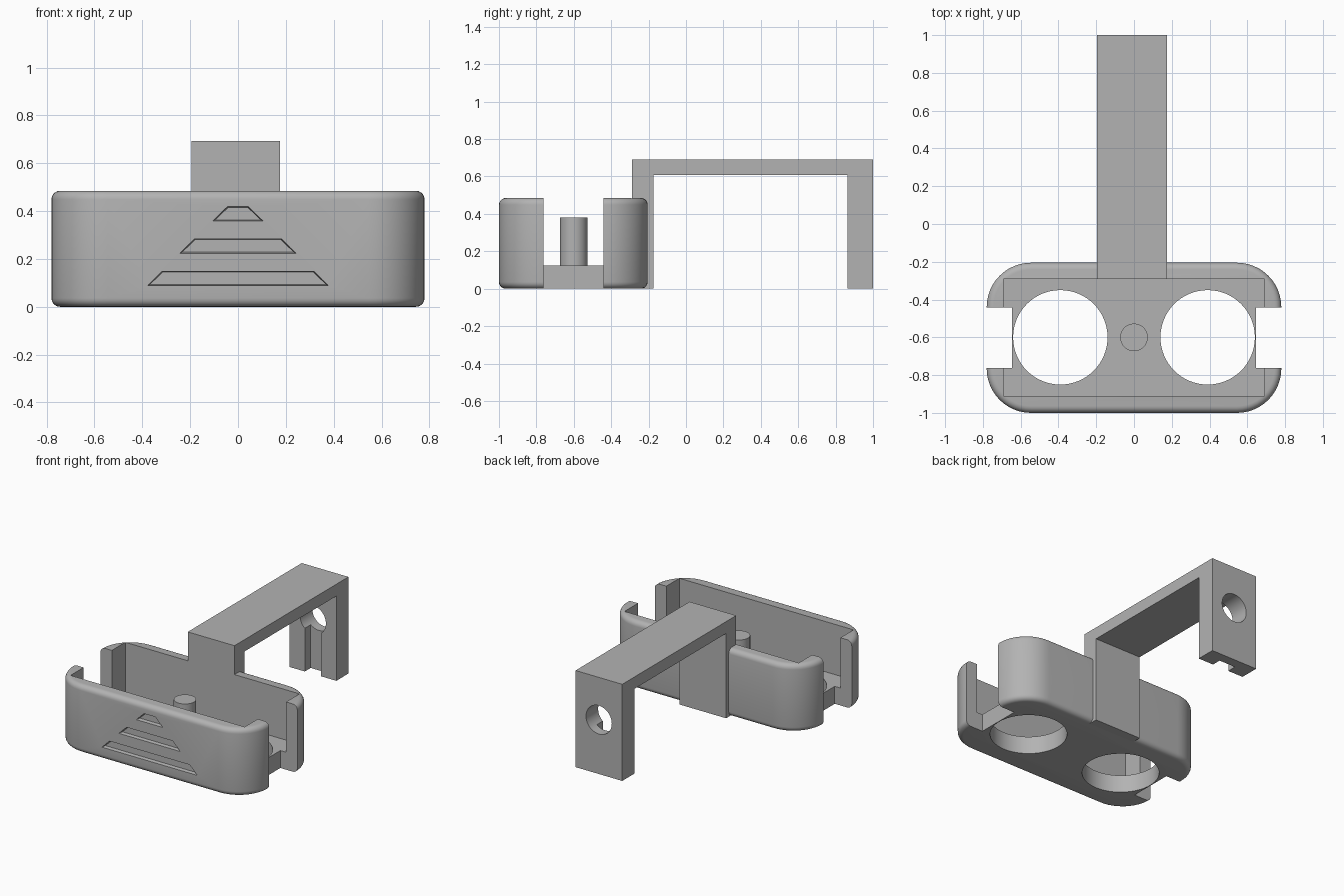
import bpy, bmesh
from math import sin, cos, pi, radians
from mathutils import Vector

if "Cube" in bpy.data.objects:
    bpy.data.objects.remove(bpy.data.objects["Cube"])

GREY = (0.45, 0.45, 0.45, 1)
mat = bpy.data.materials.new("plain grey")
mat.use_nodes = True
mat.diffuse_color = GREY
mat.node_tree.nodes["Principled BSDF"].inputs["Base Color"].default_value = GREY


def prism(name, start, end, bevel=0):
    """Solid between two matching outlines, optionally rounded on its rims."""
    bm = bmesh.new()
    a = [bm.verts.new(p) for p in start]
    b = [bm.verts.new(p) for p in end]
    rims = [bm.faces.new(a), bm.faces.new(b)]
    for i in range(len(a)):
        j = (i + 1) % len(a)
        bm.faces.new((a[i], a[j], b[j], b[i]))
    bmesh.ops.recalc_face_normals(bm, faces=bm.faces)
    if bevel:
        edges = [e for f in rims for e in f.edges]
        bmesh.ops.bevel(bm, geom=edges, offset=bevel, segments=5,
                        profile=0.5, affect='EDGES')
    mesh = bpy.data.meshes.new(name)
    bm.to_mesh(mesh)
    bm.free()
    mesh.materials.append(mat)
    obj = bpy.data.objects.new(name, mesh)
    bpy.context.collection.objects.link(obj)
    return obj


def extrude(name, pts, axis, lo, hi, bevel=0):
    """Extrude a 2D outline along one axis."""
    def place(p, t):
        c = list(p)
        c.insert("xyz".index(axis), t)
        return Vector(c)
    return prism(name, [place(p, lo) for p in pts], [place(p, hi) for p in pts], bevel)


def box(name, x0, x1, y0, y1, z0, z1):
    return extrude(name, [(x0, y0), (x1, y0), (x1, y1), (x0, y1)], "z", z0, z1)


def circle(u, v, r, n=64):
    return [(u + r * cos(2 * pi * i / n), v + r * sin(2 * pi * i / n)) for i in range(n)]


def cut(obj, cutters):
    """Subtract the cutters, bake the result and remove the cutters."""
    for c in cutters:
        c.hide_render = True
        m = obj.modifiers.new("cut", 'BOOLEAN')
        m.operation, m.solver, m.object = 'DIFFERENCE', 'EXACT', c
    deps = bpy.context.evaluated_depsgraph_get()
    mesh = bpy.data.meshes.new_from_object(obj.evaluated_get(deps))
    obj.modifiers.clear()
    obj.data = mesh
    for c in cutters:
        bpy.data.objects.remove(c)


# Tray body: rounded rectangle with softened rims
HX, Y0, Y1, TOP, FLOOR, R, MID = 0.78, -1.0, -0.205, 0.485, 0.125, 0.235, -0.6
outline = []
corners = [(HX - R, Y1 - R), (R - HX, Y1 - R), (R - HX, Y0 + R), (HX - R, Y0 + R)]
for k, (cx, cy) in enumerate(corners):
    for i in range(13):
        t = (k + i / 12) * pi / 2
        outline.append((cx + R * cos(t), cy + R * sin(t)))
tray = extrude("tray_body", outline, "z", 0, TOP, bevel=0.036)

# Cavity, end slots and round floor openings
cutters = [box("cavity_cutter", -0.69, 0.69, -0.91, -0.29, FLOOR, 1)]
for s in (-1, 1):
    x0, x1 = sorted((s * 0.645, s * 1.0))
    cutters.append(box("slot_cutter", x0, x1, -0.762, -0.442, -1, 1))
    cutters.append(extrude("opening_cutter", circle(s * 0.39, MID, 0.25), "z", -1, 0.3))

# Three tapered trapezoid recesses on the front
for z, w in ((0.085, 0.385), (0.22, 0.25), (0.355, 0.112)):
    def trapezoid(y, inset):
        b, t, lo, hi = w - 2 * inset, w - 0.064 - inset, z + inset, z + 0.065 - inset / 2
        return [(-b, y, lo), (b, y, lo), (t, y, hi), (-t, y, hi)]
    cutters.append(prism("recess_cutter", trapezoid(Y0 - 0.02, 0),
                         trapezoid(Y0 + 0.025, 0.008)))
cut(tray, cutters)

# Centre post
post = extrude("centre_post", circle(0, MID, 0.073, 48), "z", FLOOR - 0.01, 0.38)

# Hanging bracket, drawn in side profile
BX0, BX1 = -0.195, 0.175
profile = [(-0.29, 0), (-0.175, 0), (-0.175, 0.607), (0.863, 0.607),
           (0.863, 0), (1.0, 0), (1.0, 0.692), (-0.29, 0.692)]
bracket = extrude("hook_bracket", profile, "x", BX0, BX1)

# Screw hole through the rear leg and a channel down its inner face
bx = (BX0 + BX1) / 2
cut(bracket, [extrude("hole_cutter", circle(bx, 0.388, 0.102), "y", 0.7, 1.2),
              box("channel_cutter", bx - 0.065, bx + 0.065, 0.8, 0.93, -0.1, 0.388)])

# Smooth the curved surfaces, keep the edges sharp
bpy.ops.object.select_all(action='DESELECT')
for o in (tray, post, bracket):
    o.select_set(True)
bpy.context.view_layer.objects.active = tray
bpy.ops.object.shade_smooth_by_angle(angle=radians(30))
